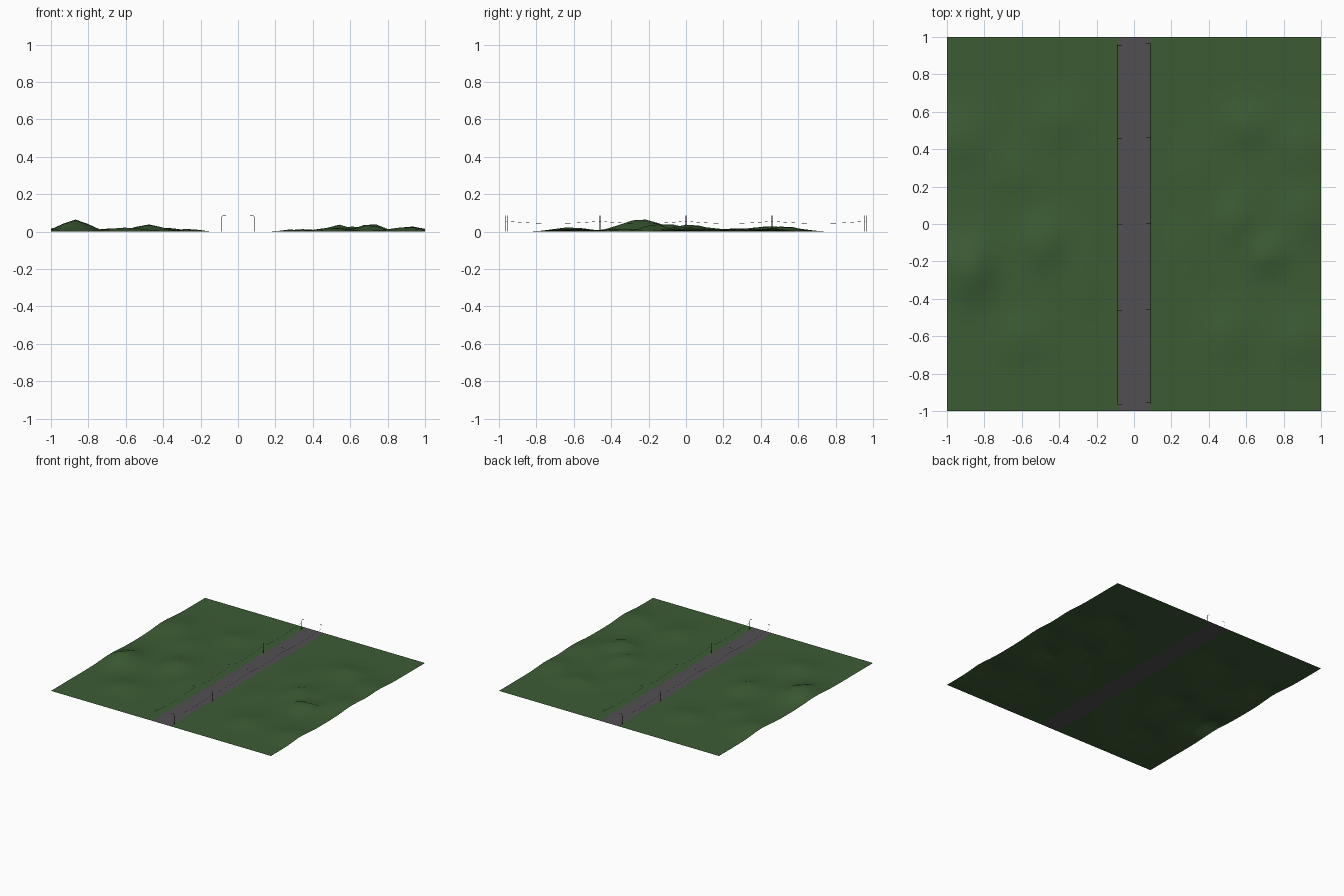
import bpy, bmesh, math
from mathutils import Vector

if "Cube" in bpy.data.objects:
    bpy.data.objects.remove(bpy.data.objects["Cube"])


def material(name, rgb):
    m = bpy.data.materials.new(name)
    m.diffuse_color = (*rgb, 1)
    m.use_nodes = True
    m.node_tree.nodes["Principled BSDF"].inputs["Base Color"].default_value = m.diffuse_color
    return m


GRASS = material("grass green", (0.045, 0.107, 0.034))
ASPHALT = material("asphalt grey", (0.085, 0.078, 0.085))
IRON = material("dark iron", (0.01, 0.01, 0.01))

# Hills: x, y, height, radius in x, radius in y
HILLS = [
    (-0.87, -0.24, 0.066, 0.10, 0.15), (-0.48, -0.10, 0.040, 0.10, 0.13),
    (-0.60, -0.62, 0.022, 0.14, 0.11), (-0.25, -0.30, 0.016, 0.09, 0.20),
    (-0.40, 0.55, 0.022, 0.12, 0.11), (-0.90, 0.45, 0.030, 0.13, 0.15),
    (-0.65, 0.27, 0.018, 0.12, 0.12), (0.71, -0.17, 0.050, 0.08, 0.07),
    (0.54, 0.02, 0.038, 0.08, 0.12), (0.92, 0.05, 0.028, 0.10, 0.15),
    (0.50, -0.60, 0.022, 0.11, 0.12), (0.90, -0.62, 0.024, 0.13, 0.12),
    (0.62, 0.53, 0.030, 0.12, 0.09), (0.35, 0.30, 0.013, 0.10, 0.15),
    (0.90, 0.40, 0.024, 0.12, 0.13), (0.27, -0.15, 0.012, 0.06, 0.15),
]


def height(x, y):
    z = sum(h * math.exp(-((x - a) / rx) ** 2 - ((y - b) / ry) ** 2)
            for a, b, h, rx, ry in HILLS)
    road_fade = min(1, max(0, (abs(x) - 0.13) / 0.12))
    end_fade = min(1, max(0, (1 - abs(y)) / 0.25))
    return z * road_fade * end_fade


def sheet(name, x0, x1, nx, ny, mat):
    bm = bmesh.new()
    rows = [[bm.verts.new((x, y, height(x, y)))
             for x in (x0 + (x1 - x0) * i / nx for i in range(nx + 1))]
            for y in (-1 + 2 * j / ny for j in range(ny + 1))]
    for a, b in zip(rows, rows[1:]):
        for i in range(nx):
            bm.faces.new((a[i], a[i + 1], b[i + 1], b[i]))
    me = bpy.data.meshes.new(name)
    bm.to_mesh(me)
    bm.free()
    me.materials.append(mat)
    me.shade_smooth()
    ob = bpy.data.objects.new(name, me)
    bpy.context.collection.objects.link(ob)


def tubes(name, paths, radius):
    cu = bpy.data.curves.new(name, 'CURVE')
    cu.dimensions = '3D'
    cu.bevel_depth = radius
    cu.bevel_resolution = 0
    cu.use_fill_caps = True
    for pts in paths:
        sp = cu.splines.new('POLY')
        sp.points.add(len(pts) - 1)
        for p, co in zip(sp.points, pts):
            p.co = (*co, 1)
    cu.materials.append(IRON)
    ob = bpy.data.objects.new(name, cu)
    bpy.context.collection.objects.link(ob)


# Ground on both sides and the road between
sheet("left_ground", -1, -0.083, 14, 28, GRASS)
sheet("right_ground", 0.083, 1, 14, 28, GRASS)
sheet("road", -0.083, 0.083, 2, 28, ASPHALT)

# Roadside lamp posts with arms curving over the road, and sagging wires
STATIONS = [-0.96, -0.46, 0, 0.46, 0.96]
for side, label in ((-1, "left"), (1, "right")):
    posts, wires = [], []
    for y in STATIONS:
        y += side * 0.004
        posts.append([(side * 0.089, y, 0), (side * 0.089, y, 0.074),
                      (side * 0.085, y, 0.082), (side * 0.078, y, 0.085),
                      (side * 0.064, y, 0.085)])
    for a, b in zip(STATIONS, STATIONS[1:]):
        wires.append([(side * 0.089, a + (b - a) * t / 8,
                       0.055 - 0.012 * math.sin(math.pi * t / 8))
                      for t in range(9)])
    tubes(label + "_lamp_posts", posts, 0.0011)
    tubes(label + "_wires", wires, 0.0006)
